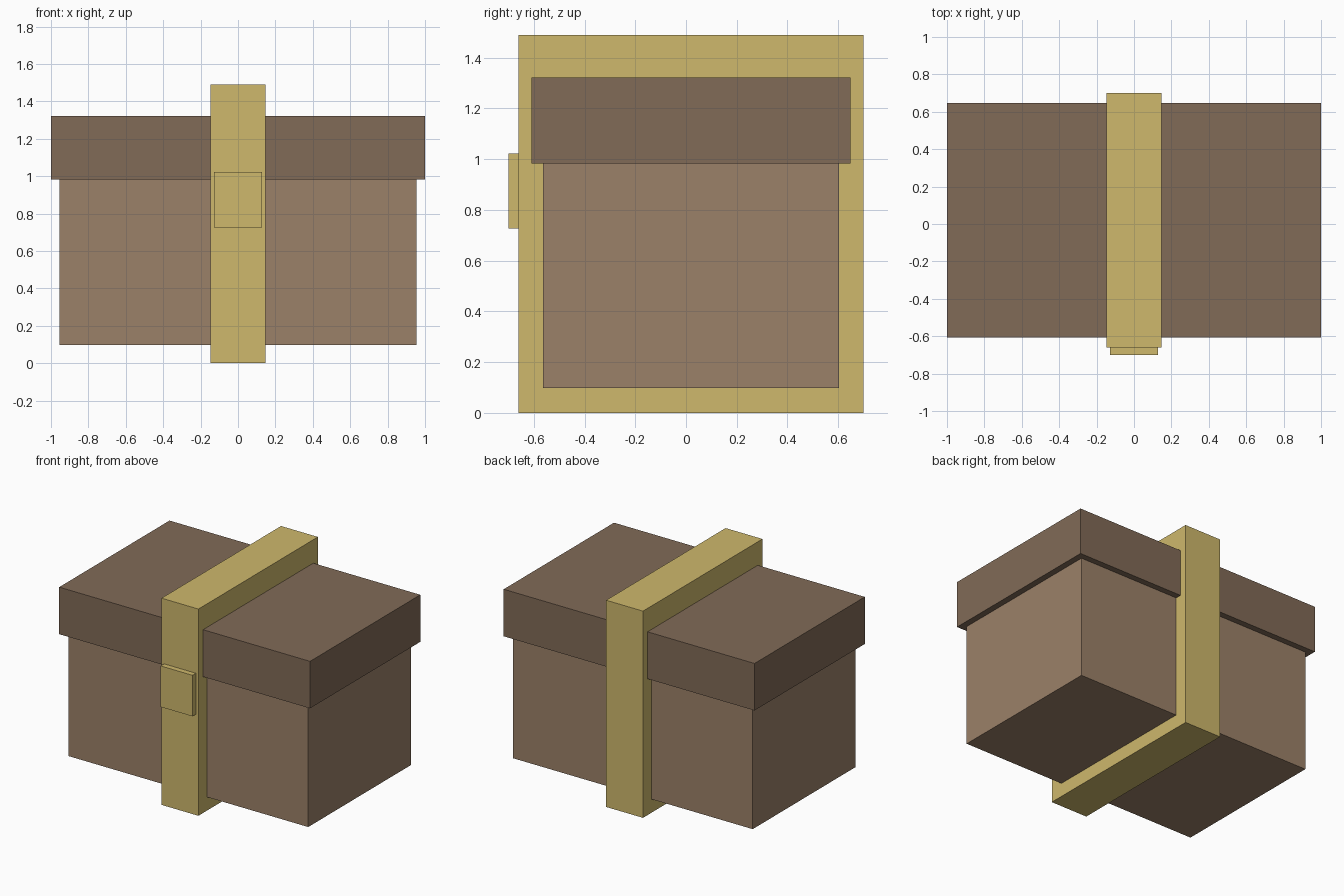
import bpy

if "Cube" in bpy.data.objects:
    bpy.data.objects.remove(bpy.data.objects["Cube"])


def material(name, rgb):
    m = bpy.data.materials.new(name)
    m.diffuse_color = (*rgb, 1.0)
    m.use_nodes = True
    m.node_tree.nodes["Principled BSDF"].inputs["Base Color"].default_value = m.diffuse_color
    return m


def box(name, lo, hi, mat):
    """Axis-aligned box between two corners."""
    center = [(a + b) / 2 for a, b in zip(lo, hi)]
    bpy.ops.mesh.primitive_cube_add(size=1, location=center)
    ob = bpy.context.object
    ob.name = name
    ob.scale = [b - a for a, b in zip(lo, hi)]
    bpy.ops.object.transform_apply(location=False, rotation=False, scale=True)
    ob.data.materials.append(mat)
    return ob


wood = material("wood", (0.33, 0.22, 0.14))
dark_wood = material("dark_wood", (0.22, 0.145, 0.095))
gold = material("gold", (0.62, 0.48, 0.15))

# Chest body and overhanging lid
box("chest_body", (-0.955, -0.564, 0.098), (0.955, 0.604, 0.982), wood)
box("chest_lid", (-1.0, -0.608, 0.982), (1.0, 0.648, 1.321), dark_wood)

# Gold band around the middle, with the latch plate on its front
box("center_band", (-0.147, -0.661, 0.0), (0.147, 0.70, 1.49), gold)
box("latch_plate", (-0.127, -0.70, 0.726), (0.127, -0.655, 1.022), gold)
